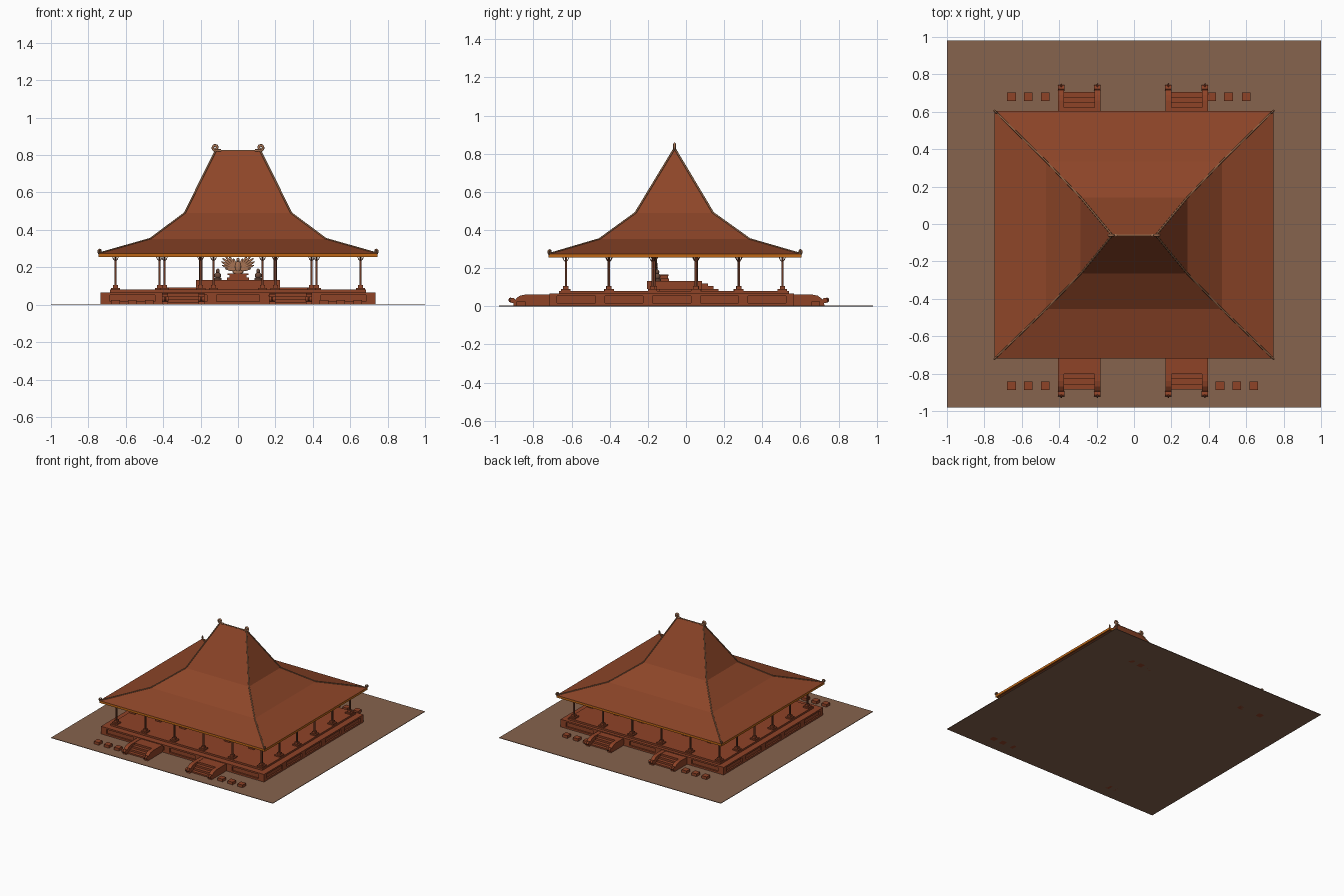
import bpy, bmesh, math
from mathutils import Matrix, Vector

cube = bpy.data.objects.get("Cube")
if cube:
    bpy.data.objects.remove(cube, do_unlink=True)


def material(name, r, g, b):
    col = [((c / 255 + 0.055) / 1.055) ** 2.4 for c in (r, g, b)] + [1]
    m = bpy.data.materials.new(name)
    m.use_nodes = True
    m.diffuse_color = col
    m.node_tree.nodes["Principled BSDF"].inputs["Base Color"].default_value = col
    return m


EARTH = material("earth", 134, 99, 77)
TILE = material("roof_tile", 141, 69, 40)
BRICK = material("red_brick", 143, 67, 39)
WOOD = material("dark_wood", 108, 58, 38)
CAP = material("ridge_brown", 142, 98, 68)
FASCIA = material("orange_wood", 190, 102, 22)
TAN = material("carved_tan", 168, 116, 84)
STONE = material("dark_stone", 105, 74, 58)


def finish(bm, name, mat, smooth=False):
    bmesh.ops.recalc_face_normals(bm, faces=bm.faces)
    mesh = bpy.data.meshes.new(name)
    bm.to_mesh(mesh)
    bm.free()
    mesh.materials.append(mat)
    for p in mesh.polygons:
        p.use_smooth = smooth
    ob = bpy.data.objects.new(name, mesh)
    bpy.context.collection.objects.link(ob)
    return ob


def add_box(bm, x0, x1, y0, y1, z0, z1):
    m = Matrix.Translation(((x0 + x1) / 2, (y0 + y1) / 2, (z0 + z1) / 2))
    bmesh.ops.create_cube(bm, size=1, matrix=m @ Matrix.Diagonal((x1 - x0, y1 - y0, z1 - z0, 1)))


def add_post(bm, x, y, h, z0, z1):
    add_box(bm, x - h, x + h, y - h, y + h, z0, z1)


def add_ball(bm, loc, size, turn=0):
    m = Matrix.Translation(loc) @ Matrix.Rotation(turn, 4, 'Y') @ Matrix.Diagonal((*size, 1))
    bmesh.ops.create_uvsphere(bm, u_segments=12, v_segments=8, radius=1, matrix=m)


def boxes(name, mat, *rows):
    bm = bmesh.new()
    for r in rows:
        add_box(bm, *r)
    return finish(bm, name, mat)


def tubes(name, paths, radius, mat):
    cu = bpy.data.curves.new(name, 'CURVE')
    cu.dimensions = '3D'
    cu.bevel_depth = radius
    cu.bevel_resolution = 2
    cu.use_fill_caps = True
    for pts in paths:
        s = cu.splines.new('POLY')
        s.points.add(len(pts) - 1)
        for p, q in zip(s.points, pts):
            p.co = (*q, 1)
    cu.materials.append(mat)
    ob = bpy.data.objects.new(name, cu)
    bpy.context.collection.objects.link(ob)


def scroll(center, out, radius):
    # spiral in the vertical plane that holds the outward direction
    out = Vector(out).normalized()
    pts = []
    for i in range(20):
        a = -math.pi * 0.7 + i * 0.42
        r = radius * (1 - i / 26)
        pts.append(Vector(center) + out * r * math.cos(a) + Vector((0, 0, r * math.sin(a))))
    return pts


# Ground and platform with a recessed core
boxes("ground", EARTH, (-1, 1, -0.98, 0.98, 0, 0.004))
PX, PY0, PY1 = 0.735, -0.715, 0.565
BASE = 0.002
boxes("platform", BRICK,
      (-PX, PX, PY0, PY1, BASE, 0.018),
      (-PX + 0.012, PX - 0.012, PY0 + 0.012, PY1 - 0.012, BASE, 0.06),
      (-PX, PX, PY0, PY1, 0.053, 0.066))
boxes("upper_floor", BRICK, (-0.685, 0.685, -0.665, 0.54, 0.066, 0.08))

# Pilasters that frame the sunken panels
bm = bmesh.new()
for k in range(6):
    y = -0.7 + 0.25 * k
    for s in (-1, 1):
        x = s * (PX - 0.01)
        add_box(bm, x - 0.01, x + 0.01, max(PY0, y - 0.025), min(PY1, y + 0.025), 0.018, 0.053)
for x in (-0.71, -0.42, -0.14, 0.14, 0.42, 0.71):
    for y in (PY0 + 0.01, PY1 - 0.01):
        add_box(bm, x - 0.025, x + 0.025, y - 0.01, y + 0.01, 0.018, 0.053)
finish(bm, "platform_pilasters", BRICK)

# Four stairs with curled side walls
for side, y_end in ((-1, -0.93), (1, 0.75)):
    label = "front" if side < 0 else "back"
    for x0, x1 in ((-0.405, -0.18), (0.168, 0.395)):
        place = label + ("_right" if x0 < 0 else "_left")
        bm = bmesh.new()
        for i, d in enumerate((0.045, 0.072, 0.1, 0.127)):
            a, b = y_end - side * d, y_end - side * 0.24
            add_box(bm, x0 + 0.02, x1 - 0.02, min(a, b), max(a, b), BASE, 0.015 * (i + 1))
        finish(bm, place + "_stairs", BRICK)
        bm = bmesh.new()
        profile = [(0.24, BASE), (0.24, 0.062), (0.09, 0.062), (0.06, 0.056), (0.04, 0.042),
                   (0.028, 0.024), (0.024, BASE)]
        for xa in (x0, x1 - 0.032):
            f = bm.faces.new([bm.verts.new((xa, y_end - side * d, z)) for d, z in profile])
            ext = bmesh.ops.extrude_face_region(bm, geom=[f])
            new = [v for v in ext["geom"] if isinstance(v, bmesh.types.BMVert)]
            bmesh.ops.translate(bm, verts=new, vec=(0.032, 0, 0))
            m = Matrix.Translation((xa + 0.016, y_end - side * 0.022, 0.03))
            bmesh.ops.create_cone(bm, cap_ends=True, segments=12, radius1=0.014, radius2=0.014,
                                  depth=0.034, matrix=m @ Matrix.Rotation(math.pi / 2, 4, 'Y'))
        finish(bm, place + "_stair_walls", BRICK)
        tubes(place + "_stair_curls",
              [scroll((x, y_end - side * 0.012, 0.034), (0, side, 0), 0.011)
               for x in (x0 + 0.016, x1 - 0.016)], 0.004, BRICK)

# Small square blocks beside the stairs
bm = bmesh.new()
for y, xs in ((0.68, (-0.655, -0.565, -0.475, 0.415, 0.505, 0.6)),
              (-0.865, (-0.655, -0.565, -0.475, 0.46, 0.55, 0.64))):
    for x in xs:
        add_post(bm, x, y, 0.023, 0, 0.026)
finish(bm, "garden_blocks", BRICK)

# Columns in three nested rings: outer, middle and tall inner
XS = [-0.655 + 0.262 * i for i in range(6)]
YS = [-0.63 + 0.227 * i for i in range(6)]
outer = [(x, y) for x in XS for y in YS if x in (XS[0], XS[-1]) or y in (YS[0], YS[-1])]
XM, YM = (-0.42, -0.2, 0.2, 0.42), (-0.405, -0.165, 0.055, 0.275)
middle = [(x, y) for x in XM for y in YM if abs(x) > 0.4 or y in (YM[0], YM[-1])]
inner = [(x, y) for x in XM[1:3] for y in YM[1:3]]
shafts, bases, braces = bmesh.new(), bmesh.new(), []
for group, half, top in ((outer, 0.0055, 0.288), (middle, 0.006, 0.352), (inner, 0.009, 0.5)):
    for x, y in group:
        add_post(shafts, x, y, half, 0.08, top)
        add_post(bases, x, y, half + 0.019, 0.078, 0.09)
        add_post(bases, x, y, half + 0.008, 0.09, 0.106)
        for dx, dy in ((1, 0), (-1, 0), (0, 1), (0, -1)):
            braces.append([(x, y, 0.232), (x + dx * 0.01, y + dy * 0.01, 0.243),
                           (x + dx * 0.018, y + dy * 0.018, 0.26)])
finish(shafts, "columns", WOOD)
finish(bases, "column_bases", BRICK)
tubes("column_braces", braces, 0.002, WOOD)

# Beams over each ring of columns
for name, hx, ya, yb, z in (("outer", 0.655, YS[0], YS[-1], 0.266),
                            ("middle", 0.42, YM[0], YM[-1], 0.3),
                            ("inner", 0.2, YM[1], YM[2], 0.44)):
    t = 0.006
    boxes(name + "_beams", WOOD,
          *[(-hx, hx, y - t, y + t, z - t, z + t) for y in (ya, yb)],
          *[(x - t, x + t, ya, yb, z - t, z + t) for x in (-hx, hx)])

# Three-tier hipped roof: half width, front, back and height of each ring
RINGS = [(0.745, -0.72, 0.605, 0.274), (0.47, -0.455, 0.335, 0.352),
         (0.285, -0.265, 0.142, 0.49), (0.12, -0.064, -0.056, 0.822)]
bm = bmesh.new()
loops = [[bm.verts.new(p) for p in ((-h, a, z), (h, a, z), (h, b, z), (-h, b, z))]
         for h, a, b, z in RINGS]
for low, high in zip(loops, loops[1:]):
    for i in range(4):
        j = (i + 1) % 4
        bm.faces.new((low[i], low[j], high[j], high[i]))
bm.faces.new(loops[-1])
roof = finish(bm, "roof", TILE)
mod = roof.modifiers.new("thickness", 'SOLIDIFY')
mod.thickness = 0.008
mod.offset = -1

# Eave boards
h, a, b, z = RINGS[0]
boxes("eave_boards", FASCIA,
      (-h, h, a, a + 0.012, 0.256, z), (-h, h, b - 0.012, b, 0.256, z),
      (-h, -h + 0.012, a, b, 0.256, z), (h - 0.012, h, a, b, 0.256, z))

# Hip caps, ridge and scrolls
hips = [[(sx * r[0], r[k], r[3]) for r in RINGS] for sx in (-1, 1) for k in (1, 2)]
tubes("hip_caps", hips, 0.005, CAP)
tubes("ridge_cap", [[(-0.12, -0.06, 0.823), (0.12, -0.06, 0.823)]], 0.005, CAP)
tubes("ridge_scrolls", [[(s * 0.09, -0.06, 0.824)] + scroll((s * 0.12, -0.06, 0.84), (s, 0, 0), 0.018)
                        for s in (-1, 1)], 0.007, TAN)
tubes("eave_scrolls", [scroll((s * (h - 0.006), y, 0.286), (s, t, 0), 0.013)
                       for s in (-1, 1) for y, t in ((a + 0.006, -1), (b - 0.006, 1))], 0.005, CAP)

# Inner dais with steps toward the back
boxes("dais", BRICK, (-0.385, 0.385, -0.2, 0.17, 0.08, 0.092),
      (-0.225, 0.225, -0.205, 0.085, 0.09, 0.132),
      (-0.15, 0.15, 0.08, 0.115, 0.09, 0.12), (-0.15, 0.15, 0.11, 0.145, 0.09, 0.106))
boxes("statue_pedestal", BRICK, (-0.06, 0.06, -0.165, -0.09, 0.132, 0.146),
      (-0.045, 0.045, -0.16, -0.095, 0.146, 0.158), (-0.055, 0.055, -0.163, -0.092, 0.158, 0.168))

# Bird statue with raised, fanned wings
bm = bmesh.new()
C = Vector((0, -0.155, 0.183))
add_ball(bm, C + Vector((0, -0.002, 0.022)), (0.016, 0.009, 0.032))
add_ball(bm, C + Vector((0, -0.005, 0.058)), (0.009, 0.009, 0.01))
add_ball(bm, C + Vector((0, 0, -0.008)), (0.03, 0.008, 0.012))
for s in (-1, 1):
    for i in range(7):
        ang = math.radians(8 + 10 * i)
        reach = 0.107 - 0.0042 * (i - 3) ** 2
        d = Vector((s * math.cos(ang), 0, math.sin(ang)))
        add_ball(bm, C + d * reach / 2, (reach / 2, 0.004, 0.008), -s * ang)
finish(bm, "bird_statue", TAN, True)

# Seated guardian figures
bm = bmesh.new()
for x in (-0.108, 0.108):
    add_post(bm, x, -0.15, 0.02, 0.132, 0.142)
    add_ball(bm, (x, -0.15, 0.156), (0.018, 0.016, 0.018))
    add_ball(bm, (x, -0.15, 0.18), (0.01, 0.01, 0.013))
finish(bm, "guardian_figures", STONE, True)
